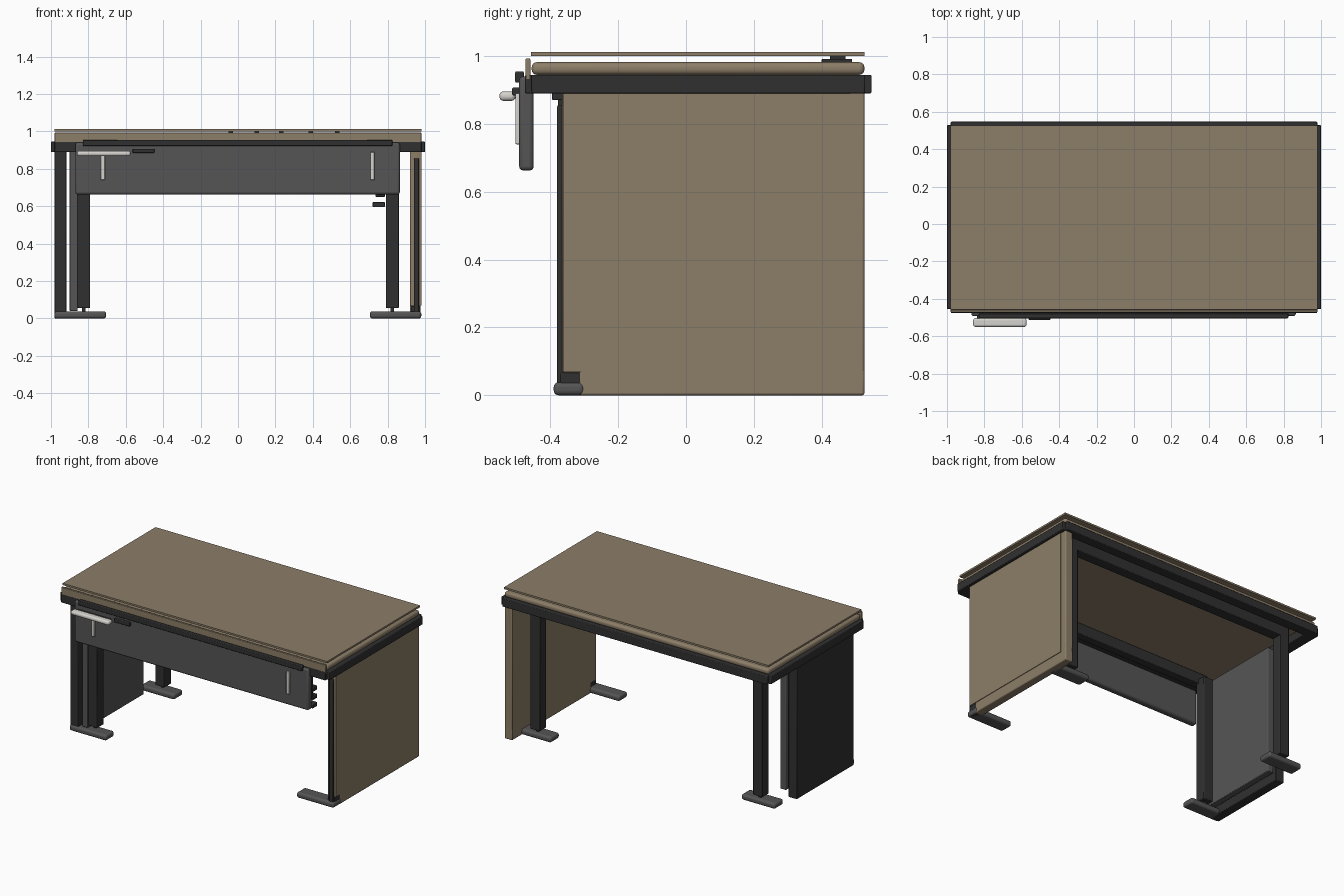
import bpy
import math

cube = bpy.data.objects.get("Cube")
if cube:
    bpy.data.objects.remove(cube, do_unlink=True)


def make_material(name, color):
    m = bpy.data.materials.new(name)
    m.use_nodes = True
    m.diffuse_color = (*color, 1)
    m.node_tree.nodes["Principled BSDF"].inputs["Base Color"].default_value = (*color, 1)
    return m


wood = make_material("warm brown laminate", (0.265, 0.208, 0.138))
dark = make_material("charcoal metal", (0.03, 0.03, 0.031))
grey = make_material("mid grey", (0.092, 0.091, 0.093))
light = make_material("off white plastic", (0.66, 0.65, 0.61))


def box(name, x, y, z, mat, bevel=0.004, segments=2):
    """Bevelled block spanning the (low, high) range on each axis."""
    spans = (x, y, z)
    bpy.ops.mesh.primitive_cube_add(size=1, location=[(a + b) / 2 for a, b in spans])
    ob = bpy.context.object
    ob.name = name
    ob.scale = [b - a for a, b in spans]
    bpy.ops.object.transform_apply(location=False, rotation=False, scale=True)
    ob.data.materials.append(mat)
    if bevel:
        mod = ob.modifiers.new("Rounded edges", 'BEVEL')
        mod.width = bevel
        mod.segments = segments
        bpy.ops.object.shade_smooth_by_angle(angle=math.radians(35))
    return ob


def sided(side, low, high):
    """Mirror an x range to the chosen side."""
    return tuple(sorted((side * low, side * high)))


# Desk top: thin upper sheet over a rounded slab
box("top_sheet", (-0.98, 0.98), (-0.457, 0.527), (1.0, 1.012), wood, 0)
box("top_slab", (-0.98, 0.98), (-0.455, 0.526), (0.945, 0.982), wood, 0.015, 4)
box("front_edge_strip", (-0.98, 0.98), (-0.473, -0.459), (0.93, 0.993), wood, 0.003)
for i, x in enumerate((-0.04, 0.1, 0.23, 0.39, 0.53)):
    box(f"sheet_spacer_{i}", (x - 0.022, x + 0.022), (0.4, 0.49), (0.98, 0.992), dark, 0.002)
    box(f"spacer_stem_{i}", (x - 0.012, x + 0.012), (0.425, 0.47), (0.99, 1.001), dark, 0)

# Perimeter frame and inner beams
rail_z = (0.89, 0.945)
box("back_rail", (-0.98, 0.98), (0.48, 0.547), rail_z, dark)
box("front_rail", (-0.98, 0.98), (-0.475, -0.41), rail_z, dark)
for side, word in ((1, "left"), (-1, "right")):
    box(f"{word}_rail", sided(side, 0.92, 1.0), (-0.455, 0.528), rail_z, dark)
box("back_beam", (-0.86, 0.86), (0.35, 0.42), (0.87, 0.944), dark)
box("front_beam", (-0.86, 0.86), (-0.395, -0.34), (0.87, 0.944), dark)

# Feet
for side, word in ((1, "left"), (-1, "right")):
    for y, end in (((-0.39, -0.3), "front"), ((0.33, 0.425), "back")):
        outer = 0.98 if end == "front" else 0.955
        box(f"{word}_{end}_foot", sided(side, 0.705, outer), y, (0.0, 0.038), grey, 0.014, 4)


# Leg posts, each on a short stem
def post(name, side, y):
    box(name, sided(side, 0.79, 0.86), y, (0.055, 0.9), dark)
    mid = sum(y) / 2
    box(name + "_stem", sided(side, 0.815, 0.835), (mid - 0.01, mid + 0.01), (0.03, 0.06), dark, 0)


post("left_back_post", 1, (0.35, 0.42))
post("right_back_post", -1, (0.35, 0.42))
post("right_front_post", -1, (-0.36, -0.29))

# Left end panel, with a dark front trim and toe block
box("left_end_panel", (0.92, 0.976), (-0.365, 0.526), (0.065, 0.895), wood, 0.006)
box("left_panel_base", (0.92, 0.976), (-0.315, 0.526), (0.0, 0.08), wood, 0.006)
box("left_panel_face", (0.974, 0.98), (-0.363, 0.485), (0.068, 0.89), wood, 0)
box("left_toe_block", (0.925, 0.973), (-0.37, -0.312), (0.0, 0.067), dark)
box("left_front_trim", (0.94, 0.968), (-0.38, -0.36), (0.0, 0.855), dark)

# Right end: dark outer panel and grey inner panel
box("right_outer_panel", (-0.98, -0.918), (-0.378, 0.227), (0.0, 0.895), dark)
box("right_inner_panel", (-0.9, -0.857), (-0.365, 0.227), (0.04, 0.895), grey)

# Hanging front panel with its rail, strips and handle
box("front_panel", (-0.87, 0.865), (-0.492, -0.449), (0.663, 0.94), grey, 0.012, 3)
box("front_panel_rail", (-0.83, 0.825), (-0.504, -0.478), (0.922, 0.955), dark)
for x, word in ((-0.723, "right"), (0.719, "left")):
    box(f"{word}_light_strip", (x - 0.011, x + 0.011), (-0.503, -0.488), (0.74, 0.89), light, 0.003)
box("pull_handle", (-0.86, -0.575), (-0.55, -0.503), (0.868, 0.896), light, 0.012, 4)
box("handle_mount", (-0.84, -0.595), (-0.51, -0.485), (0.875, 0.89), dark, 0.003)
box("control_switch", (-0.563, -0.447), (-0.513, -0.486), (0.884, 0.907), dark)

# Cable hooks behind the front panel
for i, z in enumerate((0.595, 0.65, 0.705)):
    inner = 0.72 if i == 0 else 0.735
    box(f"cable_hook_{i}", (inner, 0.785), (-0.33, -0.28), (z, z + 0.027), dark)
box("cable_hook_bar", (0.745, 0.78), (-0.34, -0.315), (0.66, 0.88), dark)
